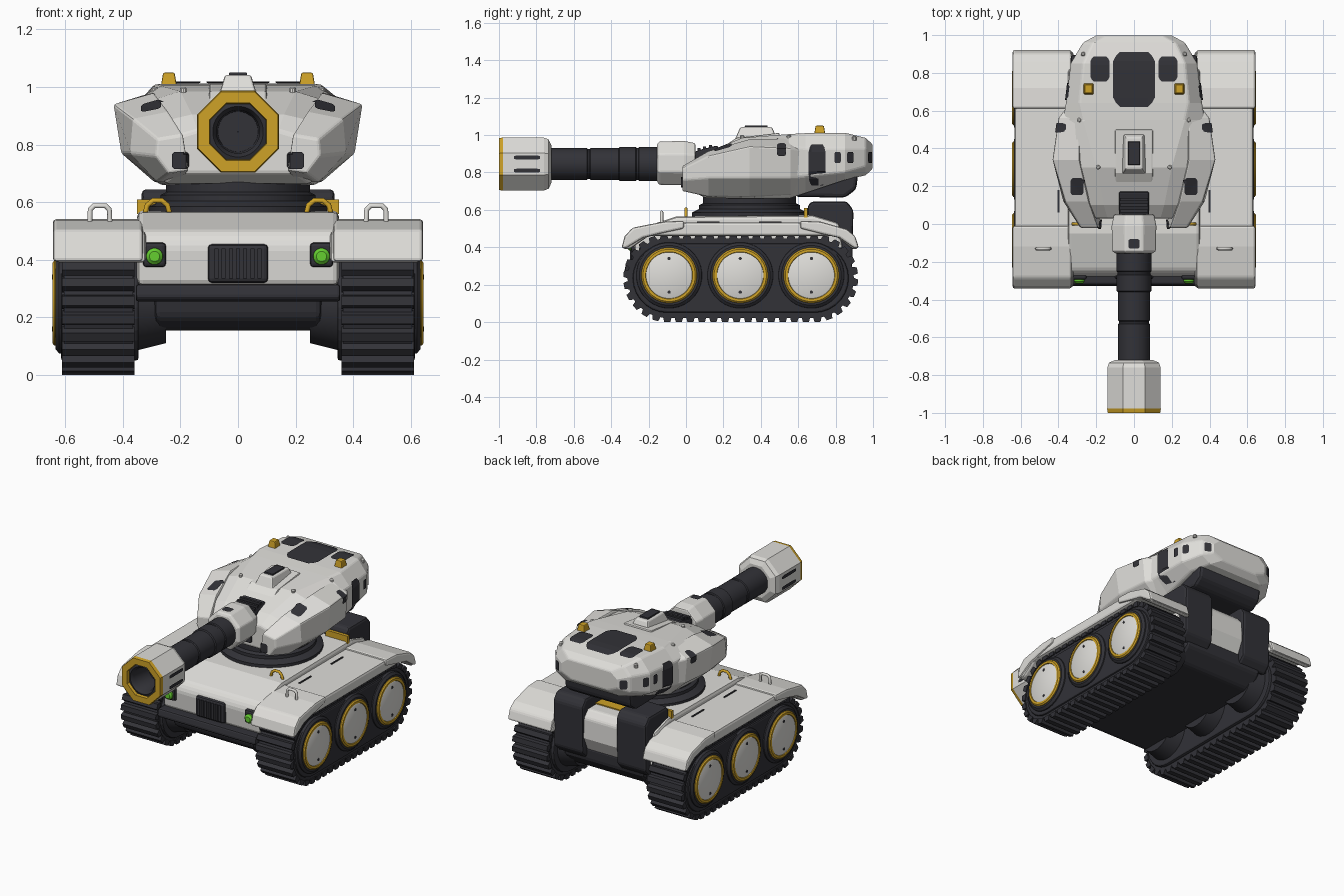
import bpy, bmesh, math
from mathutils import Vector
from mathutils.bvhtree import BVHTree

if "Cube" in bpy.data.objects:
    bpy.data.objects.remove(bpy.data.objects["Cube"])

def material(name, rgb):
    m = bpy.data.materials.new(name)
    m.diffuse_color = (*rgb, 1)
    m.use_nodes = True
    m.node_tree.nodes["Principled BSDF"].inputs["Base Color"].default_value = m.diffuse_color
    return m

WHITE = material("warm_white", (0.74, 0.73, 0.70))
DARK = material("charcoal", (0.032, 0.032, 0.039))
GOLD = material("amber", (0.62, 0.36, 0.02))
GREEN = material("lamp_green", (0.13, 0.62, 0.03))

def build(name, verts, faces, mat, bevel=0, mirror=False, smooth=False):
    bm = bmesh.new()
    vs = [bm.verts.new(v) for v in verts]
    for f in faces:
        bm.faces.new([vs[i] for i in f])
    bmesh.ops.remove_doubles(bm, verts=bm.verts, dist=1e-5)
    bmesh.ops.recalc_face_normals(bm, faces=bm.faces)
    me = bpy.data.meshes.new(name)
    bm.to_mesh(me)
    bm.free()
    me.materials.append(mat)
    ob = bpy.data.objects.new(name, me)
    bpy.context.collection.objects.link(ob)
    if smooth:
        bpy.ops.object.select_all(action='DESELECT')
        ob.select_set(True)
        bpy.context.view_layer.objects.active = ob
        bpy.ops.object.shade_smooth_by_angle(angle=math.radians(35))
    if bevel:
        b = ob.modifiers.new("bevel", 'BEVEL')
        b.width, b.segments, b.limit_method = bevel, 2, 'ANGLE'
    if mirror:
        ob.modifiers.new("mirror", 'MIRROR').use_mirror_merge = False
    return ob

def loft(name, rings, mat, caps=True, **kw):
    n = len(rings[0])
    faces = [(k*n+i, k*n+(i+1) % n, (k+1)*n+(i+1) % n, (k+1)*n+i)
             for k in range(len(rings)-1) for i in range(n)]
    if caps:
        faces += [tuple(range(n)), tuple(range((len(rings)-1)*n, len(rings)*n))]
    return build(name, [v for r in rings for v in r], faces, mat, **kw)

def prism(name, profile, x0, x1, mat, **kw):
    return loft(name, [[(x, y, z) for y, z in profile] for x in (x0, x1)], mat, **kw)

def box(name, x, y, z, mat, **kw):
    return prism(name, [(y[0], z[0]), (y[1], z[0]), (y[1], z[1]), (y[0], z[1])], x[0], x[1], mat, **kw)

def lathe(name, profile, axis, c, mat, seg=32, **kw):
    rings = []
    for r, a in profile:
        ring = []
        for i in range(seg):
            t = 2*math.pi*(i+0.5)/seg
            u, v = r*math.cos(t), r*math.sin(t)
            p = {'x': (a, u, v), 'y': (u, a, v), 'z': (u, v, a)}[axis]
            ring.append(tuple(p[k]+c[k] for k in range(3)))
        rings.append(ring)
    return loft(name, rings, mat, smooth=seg > 8, **kw)

def tree(ob):
    return BVHTree.FromPolygons([v.co for v in ob.data.vertices], [p.vertices for p in ob.data.polygons])

def decal(name, obs, axis, sign, u, v, w, h, mat=DARK, mirror=True, n=6):
    """Thin patch projected along an axis onto the given parts."""
    trees, d = [tree(o) for o in obs], Vector((0, 0, 0))
    d[axis] = -sign
    ua, va = [k for k in range(3) if k != axis]
    pts = []
    for j in range(n+1):
        for i in range(n+1):
            s = 0.86 if i in (0, n) and j in (0, n) else 1
            o = -3*d
            o[ua], o[va] = u+w*s*(i/n-0.5), v+h*s*(j/n-0.5)
            hits = [q for q in (t.ray_cast(o, d) for t in trees) if q[0]]
            if hits:
                q = min(hits, key=lambda q: q[3])
                nrm = q[1] if q[1].dot(d) < 0 else -q[1]
                pts.append(q[0]+nrm*0.007)
            else:
                pts.append(None)
    faces = [(j*(n+1)+i, j*(n+1)+i+1, (j+1)*(n+1)+i+1, (j+1)*(n+1)+i) for j in range(n) for i in range(n)]
    faces = [f for f in faces if all(pts[k] for k in f)]
    ob = build(name, [p or Vector() for p in pts], faces, mat, mirror=mirror)
    return ob

def pipe(name, pts, r, mat):
    for s in (1, -1):
        cu = bpy.data.curves.new(name, 'CURVE')
        cu.dimensions, cu.bevel_depth, cu.bevel_resolution, cu.use_fill_caps = '3D', r, 2, True
        sp = cu.splines.new('POLY')
        sp.points.add(len(pts)-1)
        for p, q in zip(sp.points, pts):
            p.co = (q[0]*s, q[1], q[2], 1)
        cu.materials.append(mat)
        bpy.context.collection.objects.link(bpy.data.objects.new(name, cu))

# ---- tracks: stadium belt, tread shoes, wheels
Y0, Y1, ZC = -0.10, 0.685, 0.235
def stadium(r, n=14):
    p = [(Y1+r*math.sin(math.pi*i/n), ZC-r*math.cos(math.pi*i/n)) for i in range(n+1)]
    return p + [(Y0-r*math.sin(math.pi*i/n), ZC+r*math.cos(math.pi*i/n)) for i in range(n+1)]

prism("track_belt", stadium(0.213), 0.365, 0.605, DARK, mirror=True)
prism("track_side_wall", stadium(0.185), 0.345, 0.615, DARK, mirror=True, bevel=0.01)
R, L, N = 0.222, Y1-Y0, 48
per = 2*L+2*math.pi*R
verts, faces = [], []
for k in range(N):
    s = per*k/N
    if s < L:
        p, t = (Y0+s, ZC-R), -math.pi/2
    elif s < L+math.pi*R:
        t = -math.pi/2+(s-L)/R
        p = (Y1+R*math.cos(t), ZC+R*math.sin(t))
    elif s < 2*L+math.pi*R:
        p, t = (Y1-(s-L-math.pi*R), ZC+R), math.pi/2
    else:
        t = math.pi/2+(s-2*L-math.pi*R)/R
        p = (Y0+R*math.cos(t), ZC+R*math.sin(t))
    b = len(verts)
    for x in (0.36, 0.612):
        for tan, out in ((-0.025, -0.02), (0.025, -0.02), (0.016, 0.013), (-0.016, 0.013)):
            verts.append((x, p[0]+out*math.cos(t)-tan*math.sin(t), p[1]+out*math.sin(t)+tan*math.cos(t)))
    faces += [(b, b+1, b+2, b+3), (b+4, b+5, b+6, b+7)]
    faces += [(b+i, b+(i+1) % 4, b+4+(i+1) % 4, b+4+i) for i in range(4)]
build("tread_shoes", verts, faces, DARK, mirror=True)
for y in (-0.09, 0.29, 0.67):
    c = (0, y, 0.25)
    lathe("wheel_tyre", [(0.178, 0.6), (0.175, 0.622), (0.16, 0.634), (0.1, 0.634)], 'x', c, DARK, mirror=True)
    lathe("wheel_rim", [(0.15, 0.62), (0.148, 0.638), (0.14, 0.645), (0.126, 0.645), (0.122, 0.635)], 'x', c, GOLD, mirror=True)
    lathe("wheel_disc", [(0.124, 0.62), (0.124, 0.64), (0.118, 0.643)], 'x', c, WHITE, mirror=True)
    lathe("inner_hub", [(0.14, 0.25), (0.17, 0.37)], 'x', c, DARK, mirror=True)
    for dz in (-0.09, 0.09):
        lathe("wheel_bolt", [(0.009, 0.64), (0.009, 0.646)], 'x', (0, y, 0.25+dz), DARK, seg=8, mirror=True)

# ---- hull, fenders
hull = prism("upper_hull", [(-0.27, 0.31), (-0.28, 0.45), (-0.25, 0.50), (-0.05, 0.565), (0.68, 0.572),
             (0.82, 0.53), (0.85, 0.31)], -0.35, 0.35, WHITE, bevel=0.02)
prism("lower_hull", [(-0.27, 0.32), (-0.25, 0.2), (-0.19, 0.155), (0.76, 0.155), (0.85, 0.24), (0.85, 0.33)],
      -0.29, 0.29, DARK, bevel=0.02)
box("sponson_floor", (-0.38, 0.38), (-0.25, 0.84), (0.27, 0.40), DARK)
prism("fender", [(-0.34, 0.39), (-0.32, 0.45), (-0.28, 0.495), (-0.12, 0.525), (0, 0.533), (0.6, 0.533), (0.72, 0.525),
      (0.85, 0.485), (0.895, 0.45), (0.92, 0.39), (0.89, 0.39), (0.8, 0.46), (-0.2, 0.46), (-0.3, 0.39)],
      0.32, 0.633, WHITE, mirror=True, bevel=0.015)
prism("front_fender_cap", [(-0.345, 0.395), (-0.328, 0.46), (-0.285, 0.505), (-0.12, 0.537), (-0.01, 0.542), (-0.01, 0.50),
      (-0.15, 0.47), (-0.23, 0.45), (-0.32, 0.395)], 0.33, 0.643, WHITE, mirror=True, bevel=0.012)
prism("rear_fender_cap", [(0.925, 0.395), (0.905, 0.46), (0.86, 0.497), (0.72, 0.537), (0.61, 0.542), (0.61, 0.50),
      (0.73, 0.47), (0.82, 0.45), (0.90, 0.395)], 0.33, 0.643, WHITE, mirror=True, bevel=0.012)
prism("front_bumper", [(-0.33, 0.27), (-0.31, 0.255), (-0.25, 0.255), (-0.25, 0.315), (-0.32, 0.315)], -0.355, 0.355, DARK, bevel=0.01)
box("grille", (-0.105, 0.105), (-0.292, -0.25), (0.32, 0.455), DARK, bevel=0.015)
for i in range(7):
    x = -0.075+0.025*i
    box("grille_bar", (x-0.007, x+0.007), (-0.30, -0.28), (0.335, 0.44), DARK)
box("headlamp_housing", (0.25, 0.33), (-0.295, -0.25), (0.375, 0.46), DARK, mirror=True, bevel=0.012)
lathe("headlamp", [(0.03, -0.28), (0.029, -0.305), (0.018, -0.315)], 'y', (0.29, 0, 0.412), GREEN, seg=16, mirror=True)
pipe("fender_handle", [(0.445, -0.13, 0.53), (0.447, -0.13, 0.575), (0.46, -0.13, 0.588), (0.5, -0.13, 0.588),
     (0.513, -0.13, 0.575), (0.515, -0.13, 0.53)], 0.009, WHITE)
pipe("deck_handle", [(0.235, 0, 0.55), (0.245, 0, 0.59), (0.265, 0, 0.606), (0.295, 0, 0.606), (0.315, 0, 0.59), (0.325, 0, 0.55)], 0.009, GOLD)
box("deck_trim", (0.19, 0.35), (0.63, 0.65), (0.56, 0.61), GOLD, mirror=True)
box("rear_deck_plate", (-0.13, 0.13), (0.63, 0.76), (0.56, 0.582), GOLD)
for y in (0.12, 0.45):
    box("deck_slot", (0.395, 0.405), (y-0.06, y+0.06), (0.52, 0.538), DARK, mirror=True)
prism("rear_engine_box", [(0.65, 0.36), (0.84, 0.25), (0.89, 0.30), (0.895, 0.60), (0.86, 0.645), (0.67, 0.645), (0.65, 0.62)],
      0.12, 0.335, DARK, mirror=True, bevel=0.018)
prism("rear_centre_plate", [(0.74, 0.30), (0.84, 0.30), (0.885, 0.40), (0.88, 0.53), (0.84, 0.575), (0.74, 0.575)],
      -0.125, 0.125, WHITE, bevel=0.012)

# ---- turret
lathe("turret_ring", [(0.31, 0.56), (0.31, 0.585), (0.27, 0.605), (0.27, 0.625), (0.25, 0.635), (0.25, 0.69)], 'z', (0, 0.34, 0), DARK, seg=40)
def station(y, zb, wb, wm, zm, ww, zw, wt, zt):
    half = [(wb, zb), (wm, zm), (ww, zw), (wt, zt)]
    return [(x, y, z) for x, z in half] + [(-x, y, z) for x, z in reversed(half)]
body = loft("turret_body", [station(*s) for s in (
    (0.03, .70, .20, .24, .76, .24, .82, .14, .85), (0.10, .665, .25, .31, .76, .31, .87, .16, .905),
    (0.30, .66, .27, .385, .77, .38, .93, .20, .985), (0.55, .66, .27, .37, .77, .375, .94, .27, 1.005),
    (0.64, .69, .27, .36, .78, .36, .93, .29, 1.01), (0.85, .76, .26, .335, .80, .335, .93, .27, 1.012),
    (0.96, .785, .2, .27, .83, .27, .93, .22, .985), (0.998, .82, .13, .2, .85, .2, .91, .15, .95))], WHITE, bevel=0.01)
cheek = loft("turret_cheek", [[(x, y, z) for x, z in s] for y, s in (
    (-0.02, ((.17, .71), (.24, .70), (.285, .76), (.28, .82), (.19, .835))),
    (0.12, ((.2, .67), (.28, .67), (.375, .77), (.365, .89), (.24, .915))),
    (0.34, ((.2, .66), (.29, .67), (.405, .77), (.432, .94), (.29, .98))),
    (0.56, ((.2, .67), (.29, .68), (.385, .77), (.40, .93), (.29, .985))),
    (0.62, ((.2, .69), (.27, .70), (.35, .77), (.355, .92), (.28, .96))))], WHITE, mirror=True, bevel=0.008)
prism("turret_rear_underside", [(0.58, 0.67), (0.85, 0.665), (0.91, 0.71), (0.92, 0.79), (0.58, 0.80)], -0.24, 0.24, DARK, bevel=0.02)
tur = [body, cheek]
decal("cheek_top_vent", tur, 2, 1, 0.30, 0.20, 0.07, 0.09)
decal("cheek_front_vent", tur, 1, -1, 0.20, 0.745, 0.06, 0.06)
decal("cheek_side_vent", tur, 0, 1, 0.51, 0.92, 0.05, 0.06)
decal("side_band", tur, 0, 1, 0.70, 0.84, 0.09, 0.21)
decal("side_vent", tur, 0, 1, 0.81, 0.88, 0.035, 0.06)
decal("side_vent_rear", tur, 0, 1, 0.875, 0.88, 0.035, 0.06)
decal("rear_vent", tur, 1, 1, 0.235, 0.88, 0.04, 0.06)
decal("roof_panel", tur, 2, 1, 0, 0.765, 0.22, 0.29, mirror=False)
decal("roof_side_panel", tur, 2, 1, 0.18, 0.82, 0.10, 0.13)
prism("roof_ridge", [(0.17, 0.92), (0.27, 0.985), (0.5, 1.012), (0.5, 0.95), (0.17, 0.90)], -0.10, 0.10, WHITE, bevel=0.008)
def frustum(name, x, y, z, w, w2, mat, **kw):
    return loft(name, [[(x+a*q[0], y+b*q[1], h) for a, b in ((-1, -1), (1, -1), (1, 1), (-1, 1))]
                       for q, h in ((w, z[0]), (w2, z[1]))], mat, **kw)
frustum("sight_housing", 0, 0.375, (0.96, 1.042), (0.07, 0.12), (0.045, 0.085), WHITE, bevel=0.008)
frustum("sight_window", 0, 0.375, (1.03, 1.05), (0.034, 0.065), (0.03, 0.06), DARK)
frustum("beacon", 0.24, 0.715, (0.99, 1.05), (0.03, 0.032), (0.02, 0.022), GOLD, mirror=True, bevel=0.005)
for x, y, z in ((0.29, 0.55, 0.985), (0.19, 0.3, 0.985), (0.27, 0.9, 0.98)):
    lathe("roof_bolt", [(0.012, -0.01), (0.012, 0.01), (0.006, 0.016)], 'z', (x, y, z), WHITE, seg=10, mirror=True)

# ---- gun
G = (0, 0, 0.845)
lathe("gun_barrel", [(.085, -.75), (.085, -.53), (.08, -.525), (.08, -.515), (.085, -.51), (.085, -.36), (.092, -.355),
      (.092, -.27), (.087, -.265), (.087, -.255), (.092, -.25), (.092, -.10)], 'y', G, DARK)
muzzle = lathe("muzzle_brake", [(.11, -.72), (.143, -.735), (.153, -.76), (.153, -.98)], 'y', G, WHITE, seg=8, caps=False)
lathe("muzzle_back", [(.08, -.722), (.112, -.721)], 'y', G, WHITE, seg=8, caps=False)
lathe("muzzle_ring", [(.154, -.978), (.150, -1), (.108, -1), (.103, -.97)], 'y', G, GOLD, seg=8, caps=False)
lathe("muzzle_bore", [(.108, -.978), (.088, -.985), (.075, -.965), (.07, -.82), (.001, -.82)], 'y', G, DARK, caps=False)
for z in (0.81, 0.88):
    decal("muzzle_slot", [muzzle], 0, 1, -0.85, z, 0.14, 0.022)
sleeve = lathe("gun_sleeve", [(.105, -.155), (.125, -.145), (.128, -.01), (.115, .05)], 'y', (0, 0, 0.85), WHITE, seg=8, bevel=0.008)
decal("sleeve_vent", [sleeve], 2, 1, 0, -0.105, 0.06, 0.05, mirror=False)
prism("gun_neck", [(0.02, 0.72), (0.02, 0.90), (0.07, 0.92), (0.17, 0.945), (0.2, 0.80)], -0.08, 0.08, DARK, bevel=0.01)
for y in (0.07, 0.10, 0.13):
    box("neck_rib", (-0.075, 0.075), (y-0.008, y+0.008), (0.90, 0.932+(y-0.07)*0.25), DARK)
